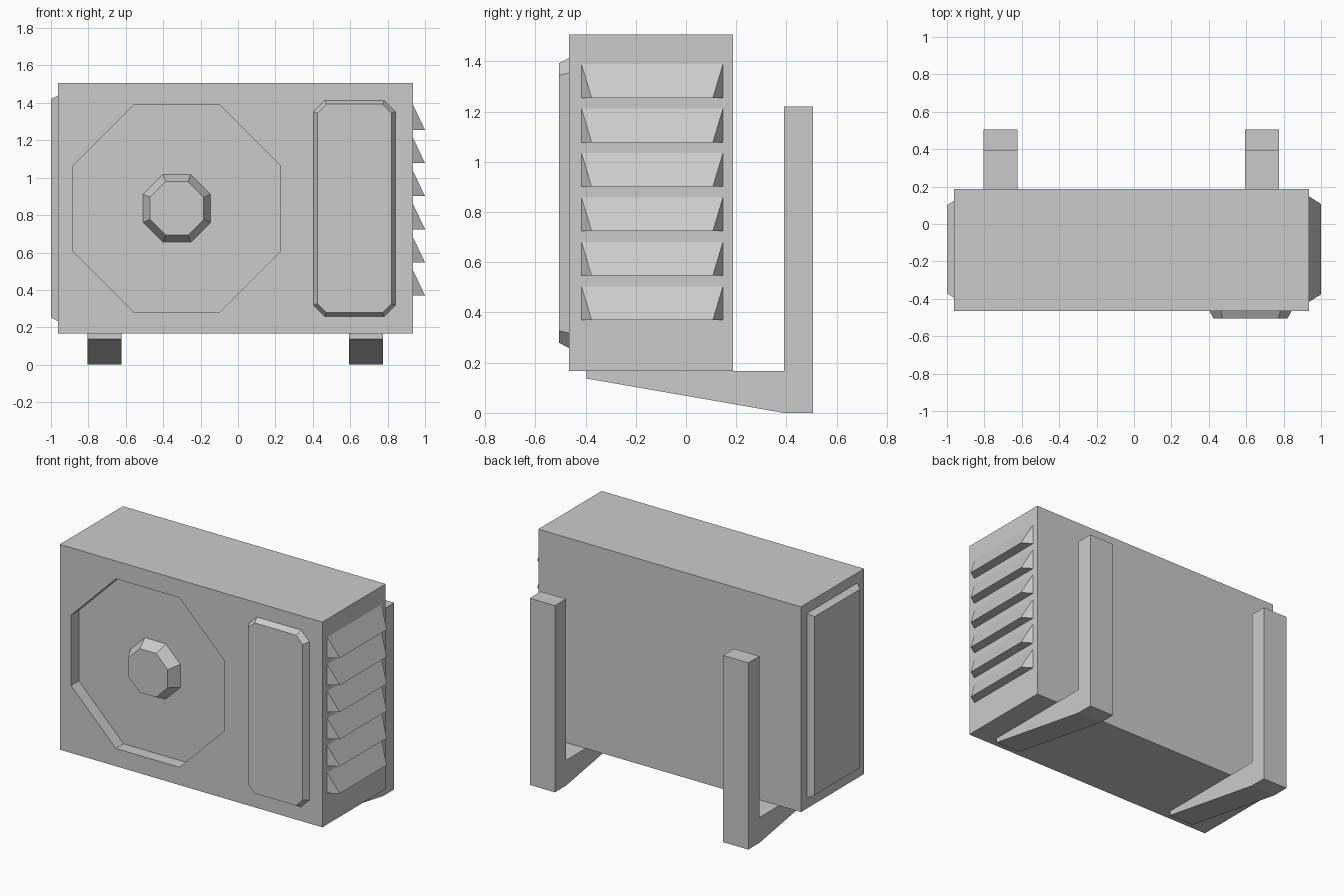
import bpy
import bmesh
from math import sqrt

cube = bpy.data.objects.get("Cube")
if cube:
    bpy.data.objects.remove(cube, do_unlink=True)

# One plain grey for the whole unit
GREY = (0.6, 0.6, 0.6, 1.0)
grey = bpy.data.materials.new("light_grey")
grey.use_nodes = True
grey.diffuse_color = GREY
bsdf = next(n for n in grey.node_tree.nodes if n.type == 'BSDF_PRINCIPLED')
bsdf.inputs["Base Color"].default_value = GREY


def loft(name, loop_a, loop_b):
    """Closed solid between two matching loops of points."""
    bm = bmesh.new()
    a = [bm.verts.new(p) for p in loop_a]
    b = [bm.verts.new(p) for p in loop_b]
    bm.faces.new(a)
    bm.faces.new(b)
    for i in range(len(a)):
        j = (i + 1) % len(a)
        bm.faces.new((a[i], a[j], b[j], b[i]))
    bmesh.ops.recalc_face_normals(bm, faces=bm.faces[:])
    mesh = bpy.data.meshes.new(name)
    bm.to_mesh(mesh)
    bm.free()
    mesh.materials.append(grey)
    obj = bpy.data.objects.new(name, mesh)
    bpy.context.collection.objects.link(obj)
    return obj


def chamfered(x, z, half_w, half_h, cut, y):
    """Rectangle with cut corners, facing the front."""
    w, h = half_w - cut, half_h - cut
    return [(x + dx, y, z + dz) for dx, dz in (
        (half_w, -h), (half_w, h), (w, half_h), (-w, half_h),
        (-half_w, h), (-half_w, -h), (-w, -half_h), (w, -half_h))]


def octagon(x, z, apothem, y):
    return chamfered(x, z, apothem, apothem, apothem * (2 - sqrt(2)), y)


def side_rect(x, y0, y1, z0, z1):
    return [(x, y0, z0), (x, y1, z0), (x, y1, z1), (x, y0, z1)]


LEFT, RIGHT = 0.936, -0.962
FRONT, BACK = -0.466, 0.187
BOTTOM, TOP = 0.166, 1.507
FAN_X, FAN_Z, FLOOR = -0.327, 0.836, -0.386

# Casing with the octagonal fan recess
casing = loft("casing", side_rect(RIGHT, FRONT, BACK, BOTTOM, TOP),
              side_rect(LEFT, FRONT, BACK, BOTTOM, TOP))
cutter = loft("recess_cutter", octagon(FAN_X, FAN_Z, 0.554, FRONT - 0.1),
              octagon(FAN_X, FAN_Z, 0.554, FLOOR))
cutter.hide_render = True
cut = casing.modifiers.new("fan_recess", 'BOOLEAN')
cut.operation = 'DIFFERENCE'
cut.solver = 'EXACT'
cut.object = cutter
bpy.context.view_layer.objects.active = casing
bpy.ops.object.modifier_apply(modifier=cut.name)
bpy.data.objects.remove(cutter, do_unlink=True)

# Fan hub
loft("fan_hub", octagon(FAN_X, FAN_Z, 0.181, FLOOR),
     octagon(FAN_X, FAN_Z, 0.143, FRONT + 0.003))

# Raised front panel
loft("front_panel", chamfered(0.623, 0.836, 0.219, 0.578, 0.06, FRONT),
     chamfered(0.623, 0.836, 0.198, 0.557, 0.048, -0.505))

# Raised panel on the right end
loft("end_panel", side_rect(RIGHT, -0.395, 0.125, 0.232, 1.44),
     side_rect(-1, -0.37, 0.1, 0.254, 1.42))

# Louvres on the left end
for i in range(6):
    z = 0.37 + i * 0.177
    ends = [[(LEFT, y, z + 0.134), (LEFT, y, z), (1, y + taper, z)]
            for y, taper in ((-0.416, 0.04), (0.147, -0.04))]
    loft(f"louvre_{i + 1}", *ends)

# Wall brackets with a tapered arm
bracket = [(-0.397, BOTTOM), (-0.397, 0.137), (0.39, 0), (0.505, 0),
           (0.505, 1.22), (0.39, 1.22), (0.39, BOTTOM)]
for side, x in (("right", -0.713), ("left", 0.685)):
    loft(f"{side}_bracket", [(x - 0.091, y, z) for y, z in bracket],
         [(x + 0.091, y, z) for y, z in bracket])
